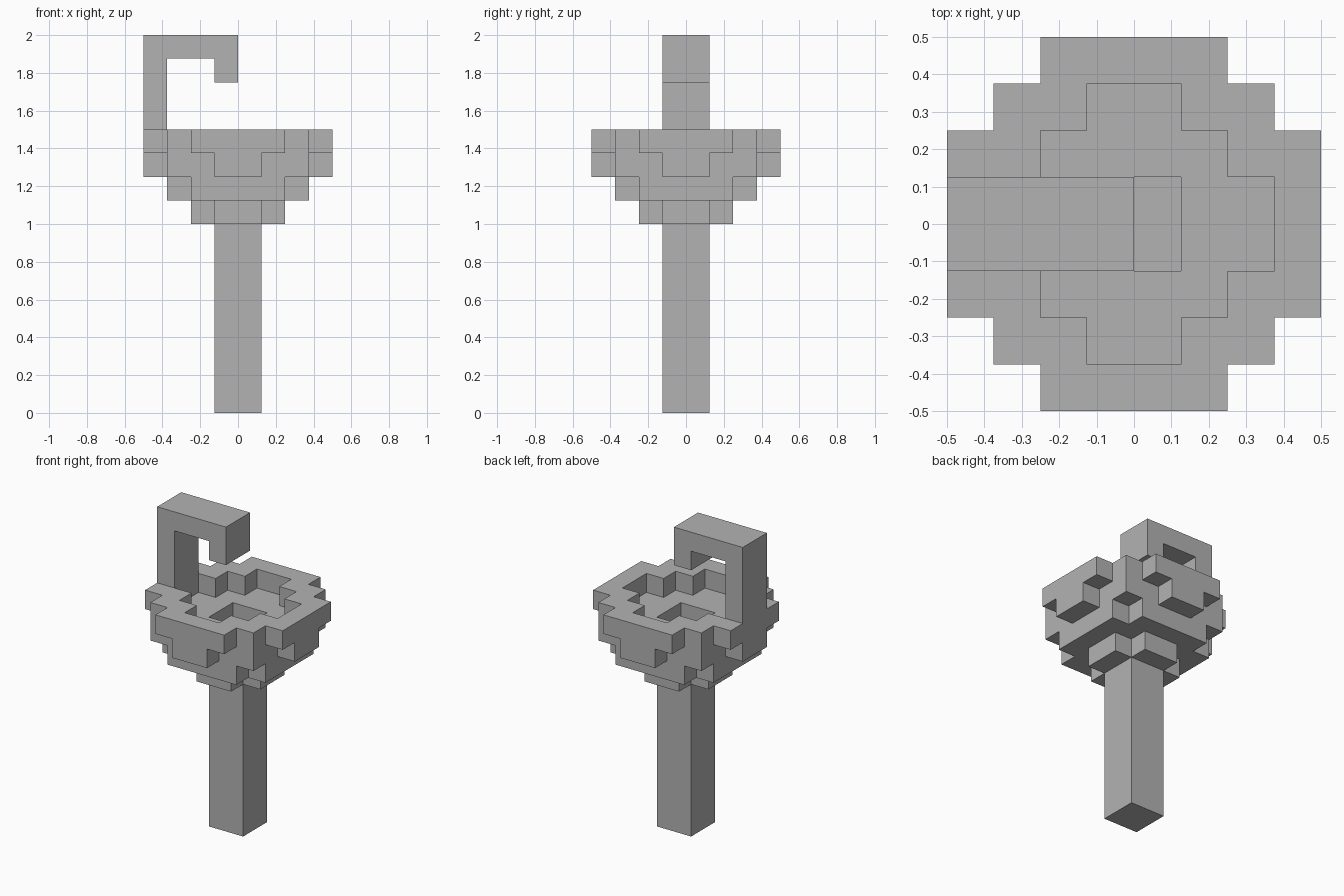
import bpy
import bmesh
from mathutils import Vector

cube = bpy.data.objects.get("Cube")
if cube:
    bpy.data.objects.remove(cube, do_unlink=True)

U = 0.125  # edge length of one building block

grey = bpy.data.materials.new("plain grey")
grey.use_nodes = True
colour = (0.45, 0.45, 0.45, 1.0)
grey.diffuse_color = colour
grey.node_tree.nodes["Principled BSDF"].inputs["Base Color"].default_value = colour


def box(x0, x1, y0, y1, z0, z1):
    """Set of block cells filling a box."""
    return {(x, y, z) for x in range(x0, x1) for y in range(y0, y1) for z in range(z0, z1)}


def cross(a, b, z):
    """One layer of two crossed rectangles with half sizes a and b."""
    return box(-a, a, -b, b, z, z + 1) | box(-b, b, -a, a, z, z + 1)


# Square post
stem = box(-1, 1, -1, 1, 0, 8)

# Stepped bowl: widening layers, then the two-step hollow is removed
bowl = cross(1, 2, 8) | cross(2, 3, 9)
bowl |= cross(3, 3, 10) | cross(1, 4, 10)
bowl |= cross(3, 3, 11) | cross(2, 4, 11)
bowl -= cross(1, 1, 10) | cross(2, 2, 11) | cross(1, 3, 11)

# Hook: upright on the rim, arm over the bowl, short drop at the tip
hook = box(-4, -3, -1, 1, 12, 16) | box(-4, 0, -1, 1, 15, 16) | box(-1, 0, -1, 1, 14, 16)

solid = stem | bowl | hook


def build(name, cells):
    """Skin the exposed sides of the cells and merge flat areas."""
    bm = bmesh.new()
    for cell in sorted(cells):
        centre = Vector(cell) + Vector((0.5, 0.5, 0.5))
        for axis in range(3):
            for sign in (-1, 1):
                normal = Vector((0, 0, 0))
                normal[axis] = sign
                if tuple(int(c + n) for c, n in zip(cell, normal)) in solid:
                    continue
                s = Vector((0, 0, 0))
                s[(axis + 1) % 3] = 0.5
                t = normal.cross(s)
                mid = centre + normal * 0.5
                corners = (mid - s - t, mid + s - t, mid + s + t, mid - s + t)
                bm.faces.new([bm.verts.new(p * U) for p in corners])
    bmesh.ops.remove_doubles(bm, verts=bm.verts[:], dist=0.001)
    bmesh.ops.dissolve_limit(bm, angle_limit=0.01, verts=bm.verts[:], edges=bm.edges[:])
    mesh = bpy.data.meshes.new(name)
    bm.to_mesh(mesh)
    bm.free()
    mesh.materials.append(grey)
    obj = bpy.data.objects.new(name, mesh)
    bpy.context.collection.objects.link(obj)


for part, cells in (("stem", stem), ("bowl", bowl), ("hook", hook)):
    build(part, cells)
